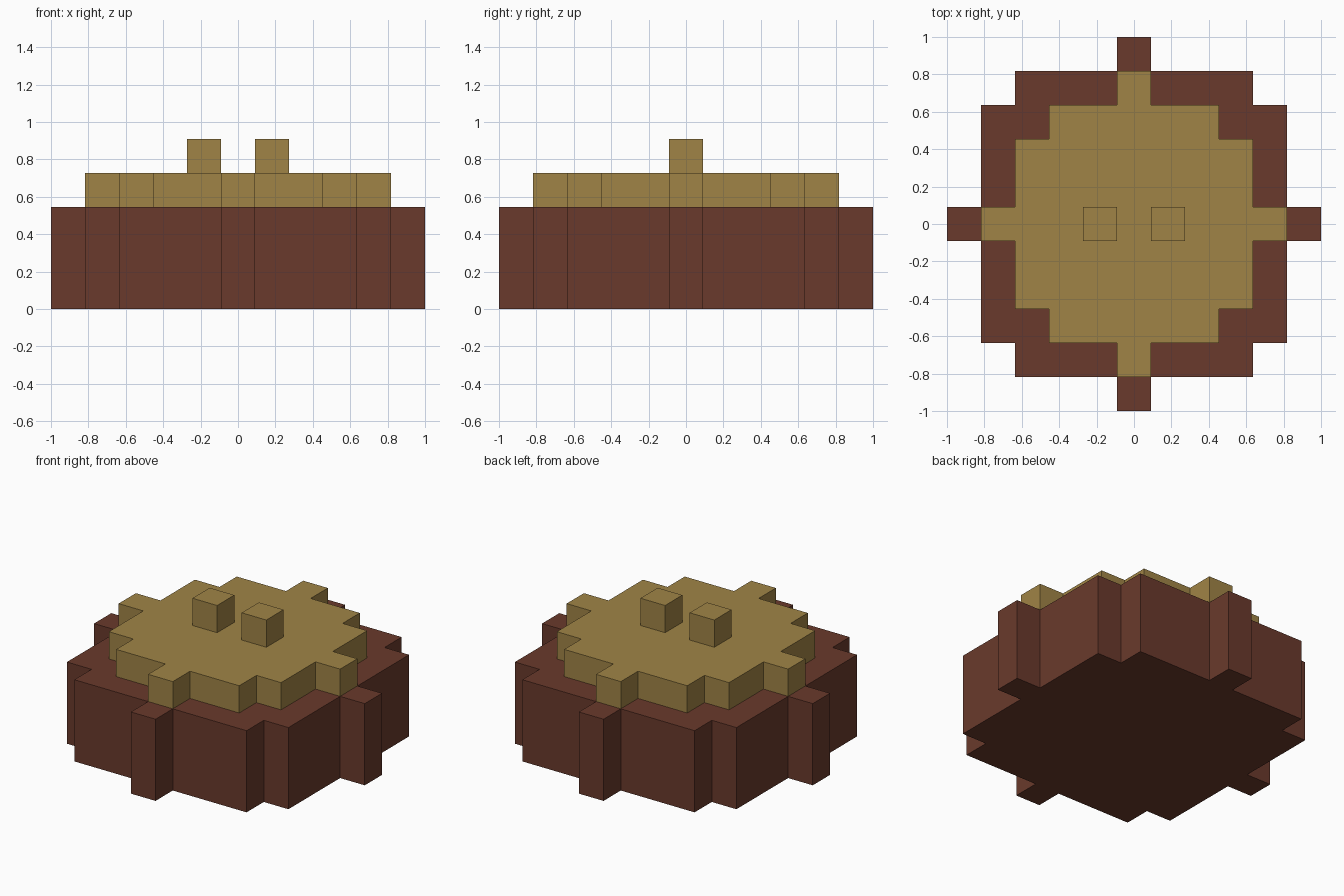
import bpy
import bmesh

cube = bpy.data.objects.get("Cube")
if cube:
    bpy.data.objects.remove(cube, do_unlink=True)

U = 2 / 11  # one block


def make_material(name, rgb):
    mat = bpy.data.materials.new(name)
    mat.use_nodes = True
    mat.diffuse_color = (*rgb, 1)
    bsdf = mat.node_tree.nodes["Principled BSDF"]
    bsdf.inputs["Base Color"].default_value = (*rgb, 1)
    bsdf.inputs["Roughness"].default_value = 0.8
    return mat


def prism(name, outline, z0, z1, mat):
    """Extrude a counter-clockwise outline (in blocks) from z0 to z1."""
    bm = bmesh.new()
    base = bm.faces.new([bm.verts.new((x * U, y * U, z0 * U)) for x, y in outline])
    top = bmesh.ops.extrude_face_region(bm, geom=[base], use_keep_orig=True)
    verts = [g for g in top["geom"] if isinstance(g, bmesh.types.BMVert)]
    bmesh.ops.translate(bm, verts=verts, vec=(0, 0, (z1 - z0) * U))
    bmesh.ops.recalc_face_normals(bm, faces=bm.faces)
    mesh = bpy.data.meshes.new(name)
    bm.to_mesh(mesh)
    bm.free()
    mesh.materials.append(mat)
    obj = bpy.data.objects.new(name, mesh)
    bpy.context.collection.objects.link(obj)
    return obj


def stepped_disc(r):
    """Blocky round outline with a one-block tab on each side, r blocks to the tab end."""
    quarter = [(r, -0.5), (r, 0.5), (r - 1, 0.5), (r - 1, r - 2),
               (r - 2, r - 2), (r - 2, r - 1), (0.5, r - 1)]
    points = []
    for _ in range(4):
        points += quarter
        quarter = [(-y, x) for x, y in quarter]
    return points


brown = make_material("dark brown", (0.144, 0.042, 0.025))
gold = make_material("dull gold", (0.352, 0.231, 0.061))

# Stacked discs
prism("base", stepped_disc(5.5), 0, 3, brown)
prism("top_layer", stepped_disc(4.5), 3, 4, gold)

# Pair of studs on top
for side, name in ((-1, "right_stud"), (1, "left_stud")):
    square = [(side + dx, dy) for dx, dy in
              ((-0.5, -0.5), (0.5, -0.5), (0.5, 0.5), (-0.5, 0.5))]
    prism(name, square, 4, 5, gold)
